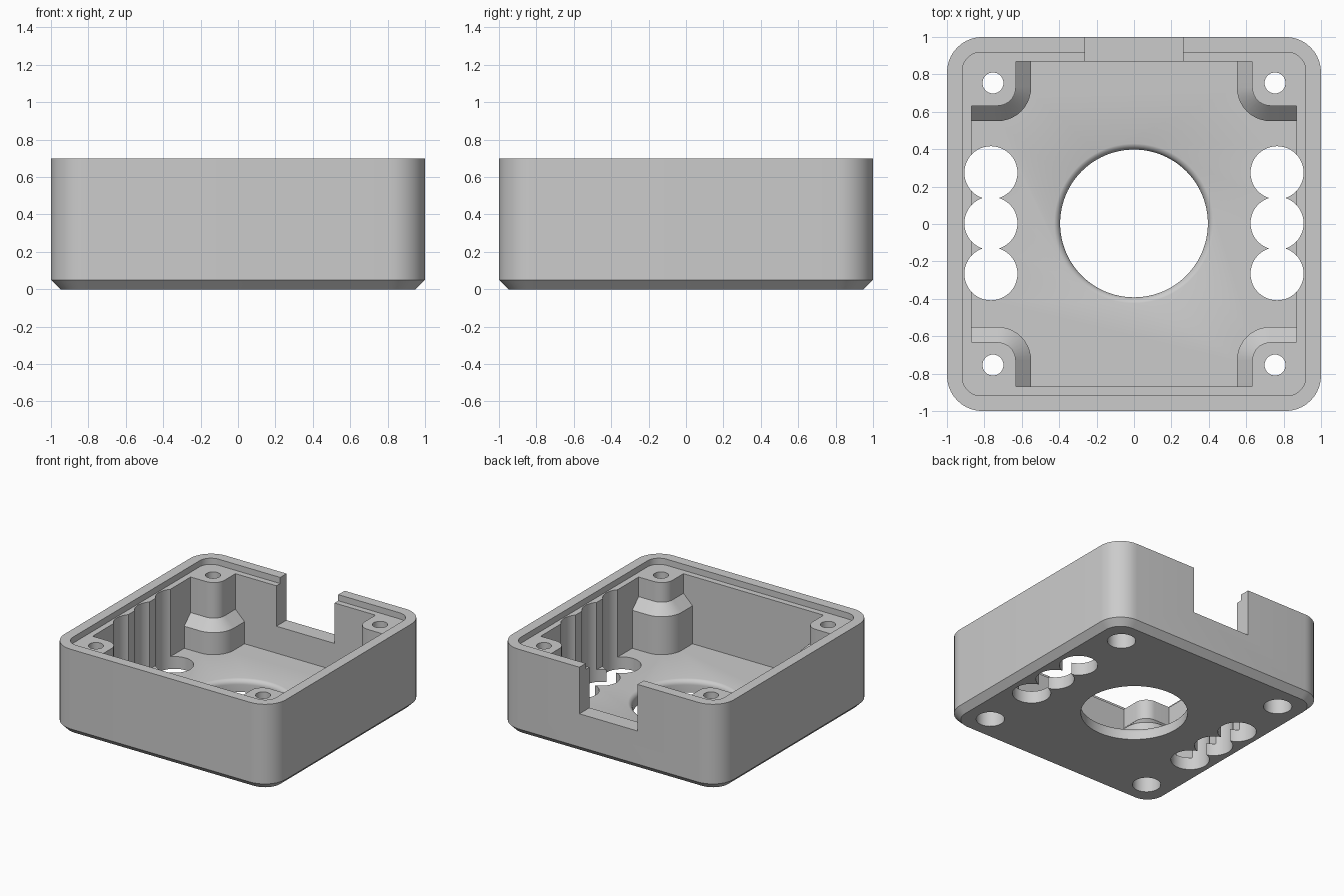
import bpy, bmesh, math

if "Cube" in bpy.data.objects:
    bpy.data.objects.remove(bpy.data.objects["Cube"])


def rounded_rect(x0, x1, y0, y1, r, seg=10):
    """Counter-clockwise outline of a rectangle with rounded corners."""
    corners = [(x1 - r, y1 - r, 0), (x0 + r, y1 - r, 90),
               (x0 + r, y0 + r, 180), (x1 - r, y0 + r, 270)]
    return [(cx + r * math.cos(math.radians(a + 90 * i / seg)),
             cy + r * math.sin(math.radians(a + 90 * i / seg)))
            for cx, cy, a in corners for i in range(seg + 1)]


def rect(x0, x1, y0, y1):
    return [(x0, y0), (x1, y0), (x1, y1), (x0, y1)]


def circle(cx, cy, r, n=48):
    return [(cx + r * math.cos(2 * math.pi * i / n),
             cy + r * math.sin(2 * math.pi * i / n)) for i in range(n)]


def loft(name, rings):
    """Closed solid through outlines, each given as (points, z)."""
    bm = bmesh.new()
    loops = [[bm.verts.new((x, y, z)) for x, y in pts] for pts, z in rings]
    bm.faces.new(loops[0][::-1])
    bm.faces.new(loops[-1])
    n = len(loops[0])
    for a, b in zip(loops, loops[1:]):
        for i in range(n):
            j = (i + 1) % n
            bm.faces.new((a[i], a[j], b[j], b[i]))
    bmesh.ops.recalc_face_normals(bm, faces=bm.faces)
    mesh = bpy.data.meshes.new(name)
    bm.to_mesh(mesh)
    bm.free()
    ob = bpy.data.objects.new(name, mesh)
    bpy.context.collection.objects.link(ob)
    return ob


def cut(target, cutter):
    """Subtract the cutter, then remove it."""
    mod = target.modifiers.new("cut", 'BOOLEAN')
    mod.operation = 'DIFFERENCE'
    mod.solver = 'EXACT'
    mod.object = cutter
    bpy.context.view_layer.objects.active = target
    bpy.ops.object.modifier_apply(modifier=mod.name)
    bpy.data.objects.remove(cutter, do_unlink=True)


def post_outline(sx, sy, edge, r, seg=10):
    """Corner post outline with one rounded inner corner."""
    c = edge + r
    pts = [(0.95, 0.95), (edge, 0.95)]
    for i in range(seg + 1):
        a = math.radians(180 + 90 * i / seg)
        pts.append((c + r * math.cos(a), c + r * math.sin(a)))
    pts.append((0.95, edge))
    return [(sx * x, sy * y) for x, y in pts]


CORNERS = [(sx, sy) for sx in (-1, 1) for sy in (-1, 1)]
SHOULDER = {-1: 0.49, 1: 0.36}   # height where front and back posts widen

# Outer body with chamfered bottom edge
body = loft("enclosure_base", [
    (rounded_rect(-0.95, 0.95, -0.95, 0.95, 0.14), 0.0),
    (rounded_rect(-1, 1, -1, 1, 0.19), 0.05),
    (rounded_rect(-1, 1, -1, 1, 0.19), 0.70)])

# Cavity, leaving a stepped screw post in each corner
cavity = loft("cavity", [(rect(-0.87, 0.87, -0.87, 0.87), z) for z in (0.1, 0.8)])
for sx, sy in CORNERS:
    h = SHOULDER[sy]
    wide, slim = post_outline(sx, sy, 0.55, 0.18), post_outline(sx, sy, 0.632, 0.098)
    cut(cavity, loft("screw_post", [(wide, 0.0), (wide, h - 0.08), (slim, h), (slim, 0.68)]))
cut(body, cavity)

# Recessed ledge for the lid
lip = rounded_rect(-0.918, 0.918, -0.918, 0.918, 0.10)
cut(body, loft("lid_ledge", [(lip, 0.65), (lip, 0.8)]))

# Cable notch in the back wall
notch = rect(-0.262, 0.262, 0.80, 1.1)
cut(body, loft("cable_notch", [(notch, 0.32), (notch, 0.8)]))

# Central hole with rounded upper edge
rings = [(circle(0, 0.003, 0.395, 96), -0.1)]
for i in range(7):
    t = math.radians(80 * i / 6)
    rings.append((circle(0, 0.003, 0.435 - 0.04 * math.cos(t), 96), 0.061 + 0.04 * math.sin(t)))
rings.append((circle(0, 0.003, 0.46, 96), 0.13))
cut(body, loft("centre_hole", rings))

# Rows of overlapping vent holes that also groove the side walls
for sx in (-1, 1):
    for y in (0.274, 0.004, -0.266):
        pts = circle(sx * 0.765, y, 0.142)
        cut(body, loft("vent_hole", [(pts, -0.1), (pts, 0.8)]))

# Screw holes with counterbores from below
for sx, sy in CORNERS:
    c = (sx * 0.754, sy * 0.754)
    top = SHOULDER[sy] - 0.1
    cut(body, loft("screw_hole", [(circle(*c, 0.105), -0.1), (circle(*c, 0.105), top),
                                  (circle(*c, 0.056), top), (circle(*c, 0.056), 0.8)]))

# Single grey finish
grey = bpy.data.materials.new("light_grey")
grey.diffuse_color = (0.6, 0.6, 0.6, 1)
grey.use_nodes = True
grey.node_tree.nodes["Principled BSDF"].inputs["Base Color"].default_value = grey.diffuse_color
body.data.materials.clear()
body.data.materials.append(grey)
for p in body.data.polygons:
    p.material_index = 0
bpy.ops.object.select_all(action='DESELECT')
body.select_set(True)
bpy.context.view_layer.objects.active = body
bpy.ops.object.shade_smooth_by_angle(angle=math.radians(30))
